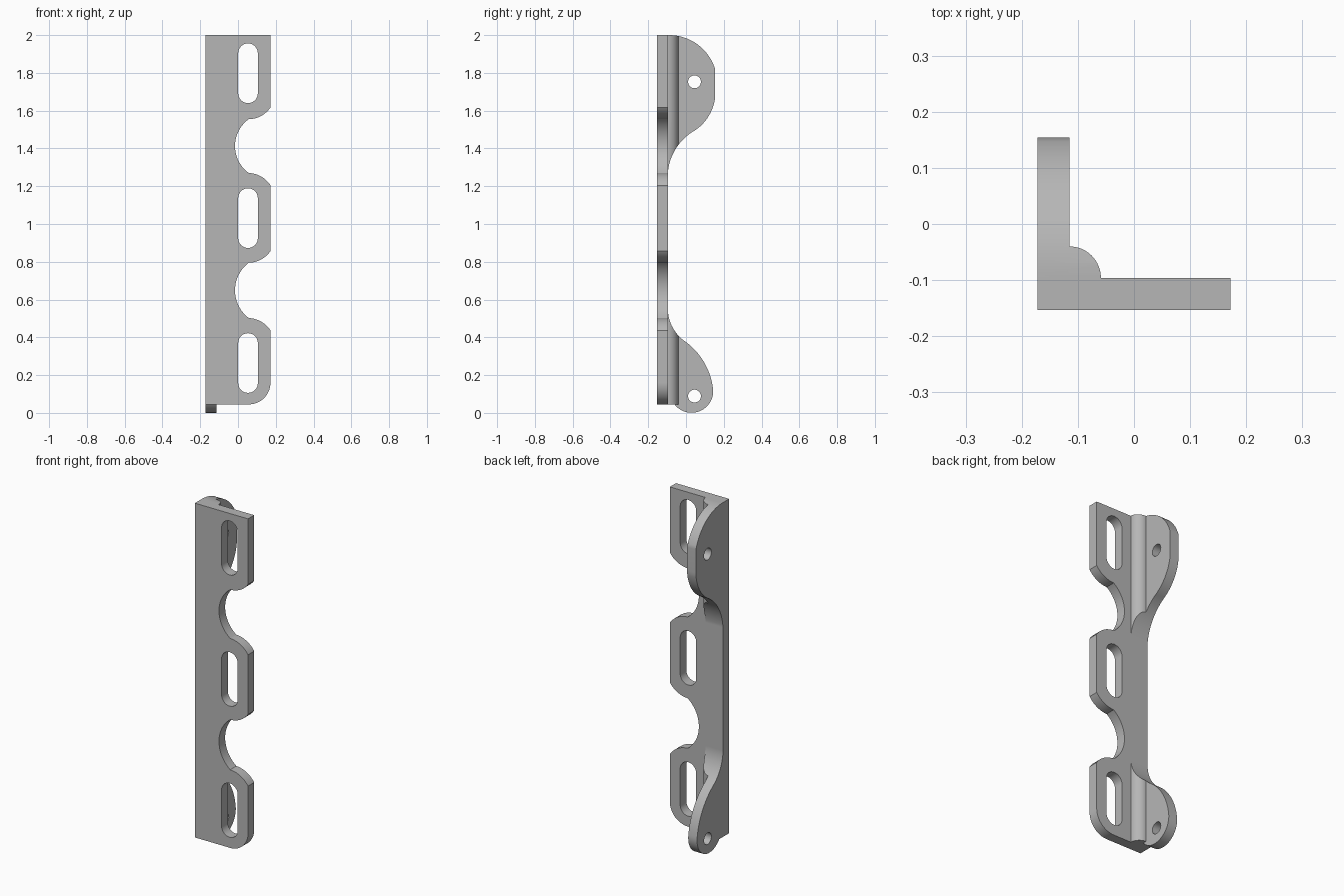
import bpy, bmesh, math
from mathutils import Vector, Matrix

cube = bpy.data.objects.get("Cube")
if cube:
    bpy.data.objects.remove(cube, do_unlink=True)

RIGHT, BACK, FRONT = 0.172, 0.154, -0.153
WALL, PLATE = -0.115, -0.096      # inner faces of the two flanges
FOOT, TOP = 0.045, 2.0


def arc(p, q, bulge, steps=16):
    """Arc from p to q; a positive bulge swells to the left of travel."""
    p, q = Vector(p), Vector(q)
    d = q - p
    left = Vector((-d.y, d.x)).normalized()
    radius = (d.length_squared / 4 + bulge ** 2) / (2 * bulge)
    centre = (p + q) / 2 + left * (bulge - radius)
    sweep = -4 * math.atan(2 * bulge / d.length)
    return [centre + Matrix.Rotation(sweep * i / steps, 2) @ (p - centre)
            for i in range(steps + 1)]


def prism(name, outline, axis, low, high):
    """Extrude a 2D outline along x, y or z."""
    place = {"x": lambda a, b, t: (t, a, b),
             "y": lambda a, b, t: (a, t, b),
             "z": lambda a, b, t: (a, b, t)}[axis]
    points = []
    for p in outline:
        p = Vector(p)
        if not points or (p - points[-1]).length > 1e-5:
            points.append(p)
    bm = bmesh.new()
    face = bm.faces.new([bm.verts.new(place(p.x, p.y, low)) for p in points])
    new = bmesh.ops.extrude_face_region(bm, geom=[face])["geom"]
    bmesh.ops.translate(bm, vec=place(0, 0, high - low),
                        verts=[v for v in new if isinstance(v, bmesh.types.BMVert)])
    bmesh.ops.recalc_face_normals(bm, faces=bm.faces)
    mesh = bpy.data.meshes.new(name)
    bm.to_mesh(mesh)
    bm.free()
    obj = bpy.data.objects.new(name, mesh)
    bpy.context.collection.objects.link(obj)
    return obj


def combine(target, tool, operation):
    """Apply a boolean and discard the tool."""
    tool.hide_render = True
    mod = target.modifiers.new("cut", "BOOLEAN")
    mod.operation, mod.object, mod.solver = operation, tool, "EXACT"
    bpy.context.view_layer.update()
    graph = bpy.context.evaluated_depsgraph_get()
    mesh = bpy.data.meshes.new_from_object(target.evaluated_get(graph))
    target.modifiers.clear()
    target.data = mesh
    bpy.data.objects.remove(tool, do_unlink=True)


def capsule(x, z, radius, half):
    """Round-ended outline; a circle when half is zero."""
    outline = []
    for start, shift in ((0, half), (math.pi, -half)):
        for i in range(17):
            a = start + math.pi * i / 16
            outline.append((x + radius * math.cos(a), z + shift + radius * math.sin(a)))
    return outline[:-1] if half == 0 else outline


# Angle section with a filleted inside corner
r = 0.056
section = [(-RIGHT, FRONT), (RIGHT, FRONT), (RIGHT, PLATE)]
section += arc((WALL + r, PLATE), (WALL, PLATE + r), -r * (1 - math.sqrt(0.5)))
section += [(WALL, BACK), (-RIGHT, BACK)]
bracket = prism("angle_bracket", section, "z", -0.1, TOP)

# Front outline: three tabs separated by two round notches
tab_x, edge = 0.057, 0.3
front = [(-edge, TOP + 0.1), (RIGHT, TOP + 0.1)]
for upper, lower in ((1.555, 1.27), (0.795, 0.502)):
    front += arc((RIGHT, upper + 0.062), (tab_x, upper), 0.016)
    front += arc((tab_x, upper), (tab_x, lower), -0.073, 24)
    front += arc((tab_x, lower), (RIGHT, lower - 0.065), 0.016)
corner = RIGHT - tab_x
front += arc((RIGHT, FOOT + corner), (tab_x, FOOT), corner * (1 - math.sqrt(0.5)))
front += [(WALL, FOOT), (WALL, -0.2), (-edge, -0.2)]
combine(bracket, prism("front_cutter", front, "y", -0.5, 0.5), "INTERSECT")

# Side outline: a large upper ear and a small lower ear
side = [(-edge, TOP + 0.1), (-0.09, TOP + 0.1)]
side += arc((-0.09, TOP), (BACK, 1.82), 0.05)
side += arc((BACK, 1.67), (0.03, 1.485), 0.027)
side += arc((0.03, 1.485), (PLATE, 1.27), -0.029)
side += arc((PLATE, 0.55), (0, 0.375), -0.025)
side += arc((0, 0.375), (0.142, 0.135), 0.028)
side += arc((0.142, 0.135), (-0.061, FOOT), 0.087, 28)
side += [(-edge, FOOT)]
combine(bracket, prism("side_cutter", side, "x", -0.5, 0.5), "INTERSECT")

# Slots through the tabs and bolt holes through the ears
for z in (1.798, 1.031, 0.264):
    combine(bracket, prism("slot_cutter", capsule(0.053, z, 0.052, 0.106),
                           "y", -0.5, 0.5), "DIFFERENCE")
for z in (1.753, 0.089):
    combine(bracket, prism("hole_cutter", capsule(0.045, z, 0.034, 0),
                           "x", -0.5, 0.5), "DIFFERENCE")

# Plain grey metal
grey = bpy.data.materials.new("grey_metal")
grey.use_nodes = True
colour = (0.47, 0.47, 0.47, 1)
grey.diffuse_color = colour
grey.node_tree.nodes["Principled BSDF"].inputs["Base Color"].default_value = colour
bracket.data.materials.clear()
bracket.data.materials.append(grey)
for face in bracket.data.polygons:
    face.material_index = 0

# Smooth arcs with crisp edges and flat faces
bpy.ops.object.select_all(action="DESELECT")
bracket.select_set(True)
bpy.context.view_layer.objects.active = bracket
bpy.ops.object.shade_smooth_by_angle(angle=math.radians(25))
normals = bracket.modifiers.new("flat_face_normals", "WEIGHTED_NORMAL")
normals.keep_sharp = True
